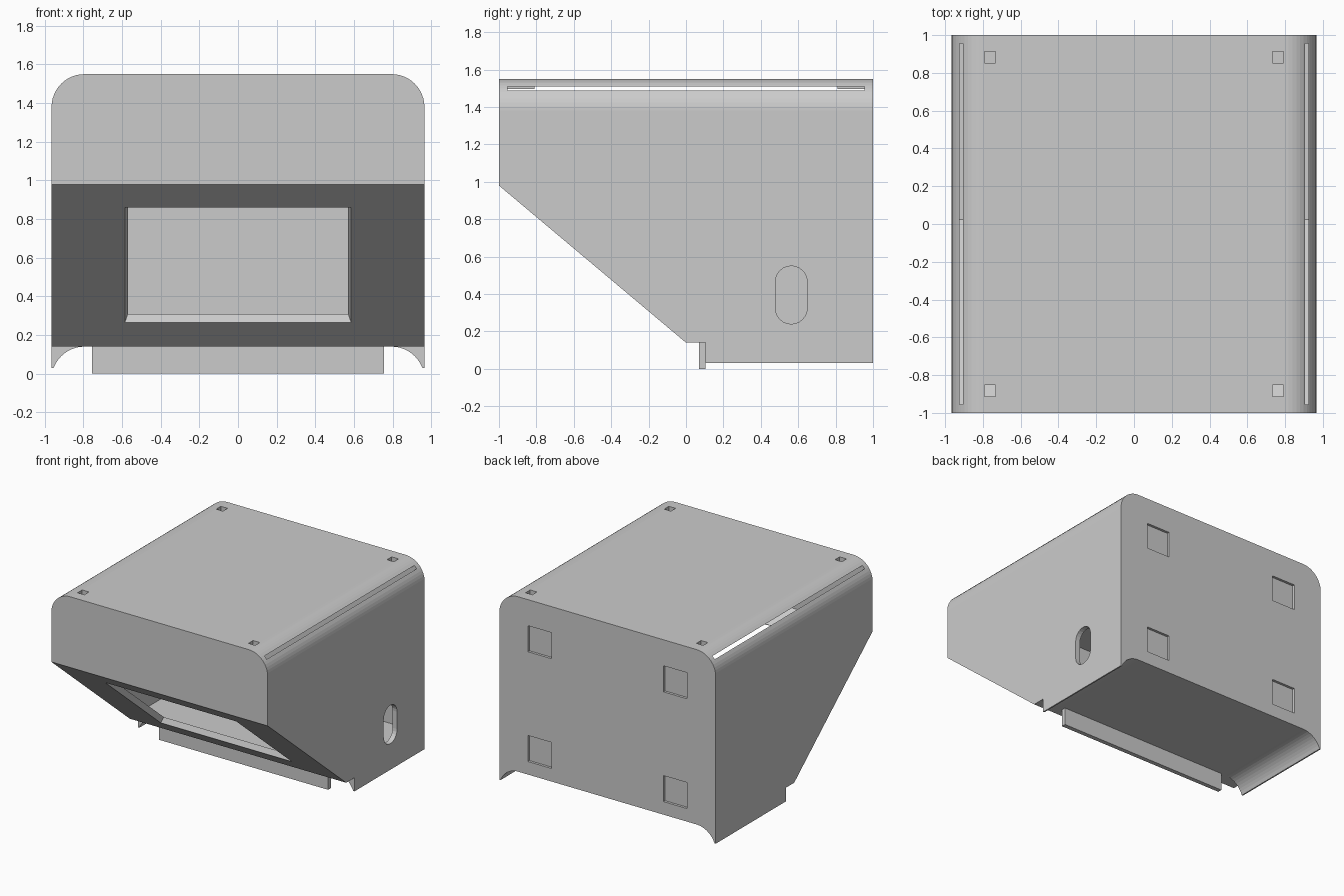
import bpy, bmesh, math
from mathutils import Vector

if "Cube" in bpy.data.objects:
    bpy.data.objects.remove(bpy.data.objects["Cube"])


def mesh_object(name, bm):
    bmesh.ops.recalc_face_normals(bm, faces=bm.faces)
    me = bpy.data.meshes.new(name)
    bm.to_mesh(me)
    bm.free()
    ob = bpy.data.objects.new(name, me)
    bpy.context.collection.objects.link(ob)
    return ob


def loft(name, ring_a, ring_b):
    """Closed solid between two matching rings of points."""
    bm = bmesh.new()
    a = [bm.verts.new(p) for p in ring_a]
    b = [bm.verts.new(p) for p in ring_b]
    bm.faces.new(a)
    bm.faces.new(b[::-1])
    n = len(a)
    for i in range(n):
        bm.faces.new((a[i], a[(i + 1) % n], b[(i + 1) % n], b[i]))
    return mesh_object(name, bm)


def prism(name, pts, axis, lo, hi):
    """Extrude a 2D profile along x (points are y,z) or y (points are x,z)."""
    def put(p, t):
        return (t, p[0], p[1]) if axis == 'x' else (p[0], t, p[1])
    return loft(name, [put(p, lo) for p in pts], [put(p, hi) for p in pts])


def boxes(name, bounds):
    bm = bmesh.new()
    for x0, x1, y0, y1, z0, z1 in bounds:
        vs = bmesh.ops.create_cube(bm, size=1)['verts']
        for v in vs:
            v.co = Vector(((x0 + x1) / 2 + v.co.x * (x1 - x0),
                           (y0 + y1) / 2 + v.co.y * (y1 - y0),
                           (z0 + z1) / 2 + v.co.z * (z1 - z0)))
    return mesh_object(name, bm)


def cut(target, cutter):
    cutter.hide_render = True
    mod = target.modifiers.new("cut", 'BOOLEAN')
    mod.operation = 'DIFFERENCE'
    mod.solver = 'EXACT'
    mod.object = cutter
    bpy.context.view_layer.objects.active = target
    bpy.ops.object.modifier_apply(modifier=mod.name)


def drop(*obs):
    for ob in obs:
        bpy.data.objects.remove(ob, do_unlink=True)


def rounded_top(w, z0, z1, r, n=12):
    """Profile with two rounded upper corners."""
    arc = [(w - r + r * math.cos(i * math.pi / 2 / n),
            z1 - r + r * math.sin(i * math.pi / 2 / n)) for i in range(n + 1)]
    right = ([(w, z0)] if z0 < z1 - r - 1e-6 else []) + arc
    return right + [(-x, z) for x, z in reversed(right)]


W, R, WALL = 0.965, 0.17, 0.045
IN = 0.925
SEAM, TOP, FLOOR = 1.38, 1.55, 0.14

# Main housing with sloped front
housing = prism("housing", [(-1, SEAM), (-1, 0.98), (0, FLOOR), (0.105, FLOOR),
                            (0.105, 0.03), (1, 0.03), (1, SEAM)], 'x', -W, W)

# Arched underside leaving two thin side skirts
arch = prism("arch_cutter", rounded_top(W, -0.3, FLOOR, R), 'y', 0.05, 1.1)
cut(housing, arch)

# Hollow interior
cavity = prism("cavity_cutter", [(-0.955, 1.5), (-0.955, 1.0), (0.0226, 0.18),
                                 (0.955, 0.18), (0.955, 1.5)], 'x', -IN, IN)
cut(housing, cavity)

# Tapered window opening in the slope
slope_in, slope_up = Vector((0, 0.643, 0.766)), Vector((0, -0.766, 0.643))


def window_ring(d):
    t = d / 3
    low = Vector((0, (FLOOR - 0.265) / 0.84, 0.265)) + slope_in * d + slope_up * t
    high = Vector((0, (FLOOR - 0.86) / 0.84, 0.86)) + slope_in * d - slope_up * t
    x = Vector((0.585 - t, 0, 0))
    return [low - x, low + x, high + x, high - x]


window = loft("window_cutter", window_ring(-0.05), window_ring(0.09))
cut(housing, window)

# Cable slot in the right wall
slot_pts = []
for zc, start in ((0.465, 0), (0.325, math.pi)):
    for i in range(13):
        a = start + i * math.pi / 12
        slot_pts.append((0.563 + 0.085 * math.cos(a), zc + 0.085 * math.sin(a)))
slot = prism("slot_cutter", slot_pts, 'x', 0.85, 1.1)
cut(housing, slot)

# Four shallow square pockets in the back
pockets = boxes("pocket_cutter", [(sx * 0.605 - 0.105, sx * 0.605 + 0.105, 0.98, 1.1, z, z + 0.21)
                                  for sx in (-1, 1) for z in (0.245, 1.13)])
cut(housing, pockets)

# Hanging lip at the front of the underside
boxes("bottom_lip", [(-0.755, 0.755, 0.07, 0.105, 0, FLOOR)])

# Lid with rounded sides; the square interior breaks through the curve as a slit
lid = prism("lid", rounded_top(W, SEAM, TOP, R), 'y', -1, 1)
lid_cavity = boxes("lid_cavity_cutter", [(-IN, IN, -0.955, 0.955, 1.2, 1.51)])
cut(lid, lid_cavity)

# Corner bosses under the lid, with square holes through both
corners = [(sx, sy) for sx in (-1, 1) for sy in (-1, 1)]
bosses = boxes("lid_bosses", [(sx * 0.762 - 0.072, sx * 0.762 + 0.072,
                               sy * 0.883 - 0.072, sy * 0.883 + 0.072, 1.495, 1.51)
                              for sx, sy in corners])
holes = boxes("hole_cutter", [(sx * 0.762 - 0.03, sx * 0.762 + 0.03,
                               sy * 0.883 - 0.03, sy * 0.883 + 0.03, 1.4, 1.7)
                              for sx, sy in corners])
cut(lid, holes)
cut(bosses, holes)

drop(arch, cavity, window, slot, pockets, lid_cavity, holes)
